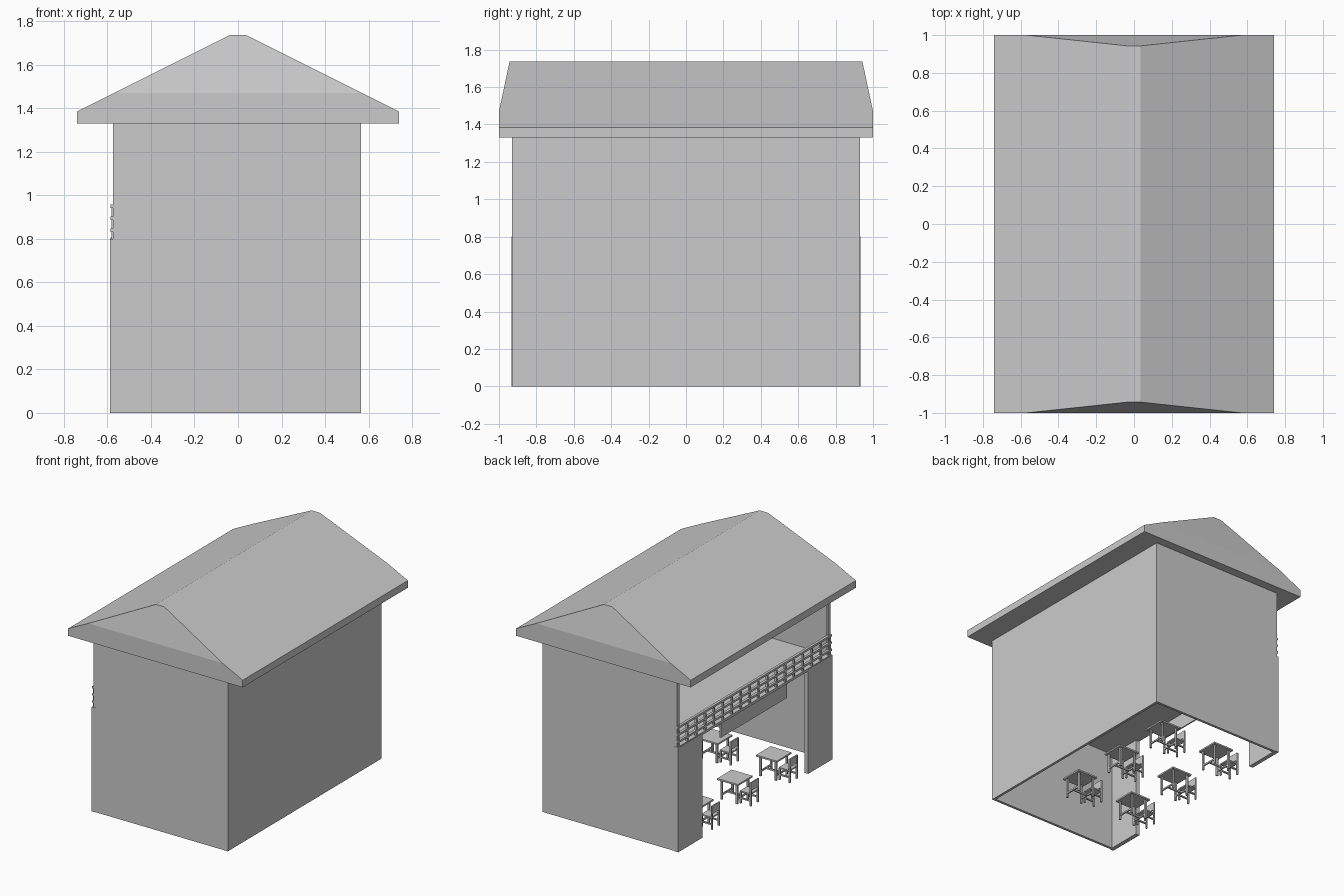
import bpy, bmesh
from mathutils import Matrix, Vector

cube = bpy.data.objects.get("Cube")
if cube:
    bpy.data.objects.remove(cube, do_unlink=True)

grey = bpy.data.materials.new("plain grey")
grey.use_nodes = True
grey.diffuse_color = (0.6, 0.6, 0.6, 1)
bsdf = next(n for n in grey.node_tree.nodes if n.type == 'BSDF_PRINCIPLED')
bsdf.inputs["Base Color"].default_value = grey.diffuse_color


def finish(name, bm):
    bmesh.ops.recalc_face_normals(bm, faces=bm.faces)
    mesh = bpy.data.meshes.new(name)
    bm.to_mesh(mesh)
    bm.free()
    mesh.materials.append(grey)
    obj = bpy.data.objects.new(name, mesh)
    bpy.context.collection.objects.link(obj)
    return obj


def boxes(name, spans):
    """One object from boxes given as ((x0, x1), (y0, y1), (z0, z1))."""
    bm = bmesh.new()
    for span in spans:
        mid = Vector([(a + b) / 2 for a, b in span])
        size = Vector([b - a for a, b in span])
        bmesh.ops.create_cube(bm, size=1, matrix=Matrix.Translation(mid) @ Matrix.Diagonal(size).to_4x4())
    return finish(name, bm)


def around(c, half):
    return (c - half, c + half)


BACK, OPEN, END, FLOOR, EAVE = 0.565, -0.575, 0.93, 0.8, 1.335
T = 0.02

# Walls: one long closed side, two ends, and the open side with two piers
boxes("long_wall", [((BACK - T, BACK), (-END, END), (0, EAVE))])
for name, s in (("front", -1), ("rear", 1)):
    y = sorted((s * END, s * (END - T)))
    boxes(name + "_end_wall", [((OPEN, BACK), y, (0, EAVE))])
    boxes(name + "_pier", [((OPEN - 0.013, OPEN + T), sorted((s * (END + 0.004), s * 0.64)), (0, FLOOR))])
    boxes(name + "_corner_post", [((OPEN, OPEN + T), sorted((s * END, s * (END - 0.03))), (FLOOR, EAVE))])

# Upper floor and the board hanging over the entrance
boxes("upper_floor", [((OPEN - 0.01, BACK - T), (-END + T, END - T), (FLOOR - 0.015, FLOOR + 0.005))])
boxes("hanging_board", [((OPEN, OPEN + 0.01), (-0.4, 0.4), (0.67, FLOOR - 0.01))])

# Balcony railing: lattice of horizontal rails and small posts
rails = [(around(OPEN, 0.01), (-END, END), around(z, 0.008)) for z in (0.84, 0.895, 0.95)]
count = 17
for i in range(count + 1):
    y = -END + 0.015 + i * (2 * END - 0.03) / count
    rails.append((around(OPEN, 0.007), around(y, 0.007), (FLOOR, 0.955)))
boxes("balcony_railing", rails)

# Roof: gable section with its two ends clipped back towards the ridge
bm = bmesh.new()
section = [(0.74, 1.33, 1), (0.74, 1.385, 1), (0.57, 1.47, 1), (0.035, 1.737, 0.943)]
outline = section + [(-x, z, y) for x, z, y in reversed(section)]
rings = [[bm.verts.new((x, s * y, z)) for x, z, y in outline] for s in (-1, 1)]
n = len(outline)
for i in range(n):
    j = (i + 1) % n
    bm.faces.new((rings[0][i], rings[0][j], rings[1][j], rings[1][i]))
for ring in rings:
    bm.faces.new([ring[i] for i in (0, 1, 2, 5, 6, 7)])
    bm.faces.new(ring[2:6])
finish("roof", bm)


# Furniture: a square table with a chair on its open side
def table(name, x, y):
    parts = [(around(x, 0.088), around(y, 0.088), (0.15, 0.162))]
    for sx in (-1, 1):
        for sy in (-1, 1):
            parts.append((around(x + sx * 0.065, 0.007), around(y + sy * 0.065, 0.007), (0, 0.15)))
        parts.append((around(x + sx * 0.065, 0.005), around(y, 0.065), (0.03, 0.042)))
    parts.append((around(x, 0.065), around(y, 0.005), (0.03, 0.042)))
    boxes(name, parts)


def chair(name, x, y):
    parts = [(around(x, 0.045), around(y, 0.045), (0.085, 0.095))]
    for sy in (-1, 1):
        leg_y = around(y + sy * 0.042, 0.006)
        parts.append((around(x + 0.04, 0.006), leg_y, (0, 0.09)))
        parts.append((around(x - 0.045, 0.006), leg_y, (0, 0.18)))
        parts.append((around(x, 0.042), leg_y, (0.035, 0.045)))
    parts.append((around(x - 0.045, 0.005), around(y, 0.045), (0.12, 0.18)))
    boxes(name, parts)


for row, x in (("inner", 0.10), ("outer", -0.40)):
    for place, y in (("front", -0.49), ("middle", -0.02), ("rear", 0.45)):
        table(f"{row}_{place}_table", x, y)
        chair(f"{row}_{place}_chair", x - 0.12, y)
